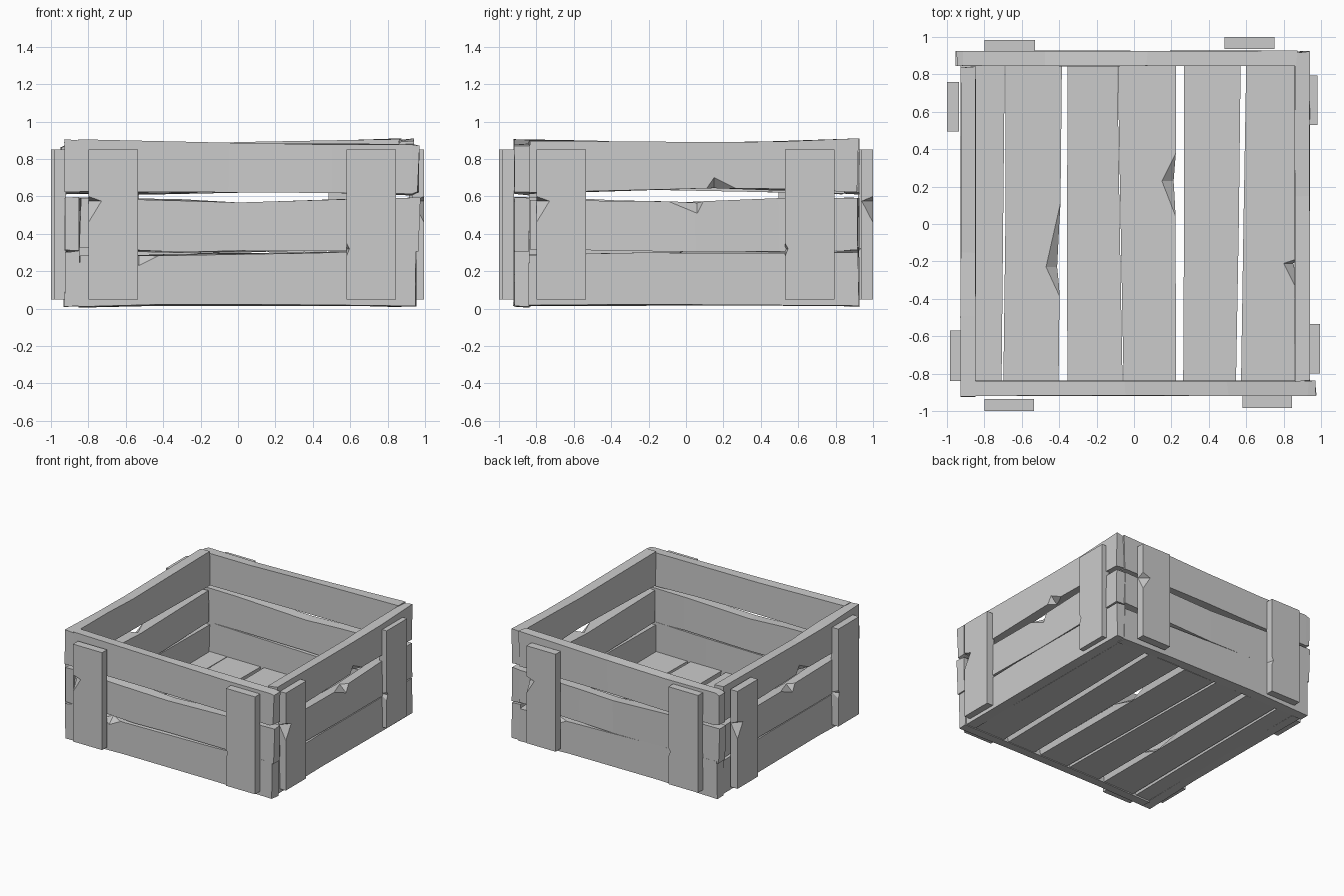
import bpy, bmesh, random
from math import radians
from mathutils import Matrix, Vector

if "Cube" in bpy.data.objects:
    bpy.data.objects.remove(bpy.data.objects["Cube"])

random.seed(4)


def rnd(a):
    return random.uniform(-a, a)


def make_object(name, bm, matrix):
    bmesh.ops.transform(bm, matrix=matrix, verts=bm.verts)
    bmesh.ops.recalc_face_normals(bm, faces=bm.faces)
    mesh = bpy.data.meshes.new(name)
    bm.to_mesh(mesh)
    bm.free()
    obj = bpy.data.objects.new(name, mesh)
    bpy.context.collection.objects.link(obj)
    return obj


def cut_chip(obj, matrix, chip, depth):
    """Split a wedge off a plank edge; chip = start, end, tip along, edge, tip height."""
    u1, u2, u3, edge, tip = chip
    apex = Vector((u3, tip, depth))
    inner = Vector((u3, edge, depth - 0.06))
    ridge = (apex + inner) / 2
    along = (apex - inner) * 1.2
    bm = bmesh.new()
    for p in (ridge, Vector((u1, edge, depth)), Vector((u2, edge, depth))):
        p = ridge + (p - ridge) * 1.8
        bm.verts.new(p + along)
        bm.verts.new(p - along)
    bmesh.ops.convex_hull(bm, input=bm.verts)
    cutter = make_object("chip_cutter", bm, matrix)
    cutter.hide_render = True
    mod = obj.modifiers.new("chip", 'BOOLEAN')
    mod.operation, mod.solver, mod.object = 'DIFFERENCE', 'EXACT', cutter
    deps = bpy.context.evaluated_depsgraph_get()
    obj.data = bpy.data.meshes.new_from_object(obj.evaluated_get(deps))
    obj.modifiers.clear()
    bpy.data.objects.remove(cutter)


def plank(name, stations, d0, d1, matrix, chips=(), wobble=0.006, taper=0):
    """Plank swept along u; each station is (u, low edge, high edge)."""
    bm = bmesh.new()
    rings = []
    for u, lo, hi in stations:
        corners = ((lo + taper, d0), (hi - taper, d0), (hi, d1), (lo, d1))
        rings.append([bm.verts.new((u + rnd(wobble), v + rnd(wobble), d + rnd(wobble / 3)))
                      for v, d in corners])
    for a, b in zip(rings, rings[1:]):
        for i in range(4):
            j = (i + 1) % 4
            bm.faces.new((a[i], a[j], b[j], b[i]))
    bm.faces.new(rings[0])
    bm.faces.new(rings[-1][::-1])
    obj = make_object(name, bm, matrix)
    for chip in chips:
        cut_chip(obj, matrix, chip, d1)
    return obj


# Local axes: u along the plank, v across it, d outward
WALL = Matrix(((1, 0, 0, 0), (0, 0, -1, 0), (0, 1, 0, 0), (0, 0, 0, 1)))
SWAP = Matrix(((0, 1, 0, 0), (1, 0, 0, 0), (0, 0, 1, 0), (0, 0, 0, 1)))

# Slats of the two wall designs: (stations, chips)
LONG_A = [
    ([(-.85, .01, .28), (-.4, .02, .287), (.4, .02, .302), (.95, .01, .315)],
     [(-.58, -.42, -.53, .285, .23)]),
    ([(-.845, .325, .595), (-.3, .305, .58), (0, .304, .562), (.6, .31, .59),
      (.97, .31, .595)], []),
    ([(-.85, .62, .905), (-.05, .625, .887), (.5, .615, .878), (.93, .61, .875),
      (.965, .62, .865)], []),
]
LONG_B = [
    ([(-.84, .015, .29), (-.25, .02, .298), (.4, .02, .298), (.92, .01, .305)], []),
    ([(-.83, .32, .58), (.05, .303, .567), (.5, .303, .585), (.92, .315, .595)],
     [(-.08, .09, .06, .568, .51)]),
    ([(-.84, .615, .895), (.15, .64, .89), (.5, .635, .895), (.92, .625, .905)],
     [(.11, .27, .15, .64, .70)]),
]


def wall(side, slats, inner, cleats, matrix):
    for (stations, chips), level in zip(slats, ("lower", "middle", "upper")):
        plank(f"{side}_{level}_slat", stations, inner, inner + .08, matrix, chips)
    # Upright cleats, each with a chipped left edge
    for i, (x0, x1, outer) in enumerate(cleats):
        chip = (.46, .60, .575, x0, x0 + .07) if i == 0 else (.28, .35, .32, x0, x0 + .016)
        plank(f"{side}_cleat_{i + 1}", [(.05, x0, x1), (.85, x0, x1)],
              outer - .065, outer, matrix @ SWAP, [chip], wobble=0)


def placed(angle, dx=0, dy=0):
    return Matrix.Translation((dx, dy, 0)) @ Matrix.Rotation(radians(angle), 4, 'Z') @ WALL


# Four walls overlapping like a pinwheel; opposite walls are the same design
wall("front", LONG_A, .838, [(-.80, -.535, 1.0), (.58, .845, .985)], placed(0))
wall("back", LONG_A, .845, [(-.73, -.465, 1.0), (.55, .82, .985)], placed(180, .02))
wall("right", LONG_B, .86, [(-.80, -.535, .995), (.53, .795, .98)], placed(90))
wall("left", LONG_B, .847, [(-.76, -.495, 1.0), (.57, .84, .985)], placed(270))

# Floor boards running front to back: edges at the front end and back end
boards = [
    (-.86, -.71, -.86, -.695, []),
    (-.70, -.40, -.685, -.39, [(-.38, .08, -.23, -.40, -.47)]),
    (-.36, -.065, -.36, -.085, []),
    (-.055, .23, -.085, .22, [(.04, .38, .23, .225, .15)]),
    (.265, .545, .27, .57, []),
    (.57, .865, .595, .865, [(-.33, -.19, -.21, .86, .80)]),
]
for i, (f0, f1, b0, b1, chips) in enumerate(boards):
    mid = ((f0 + b0) / 2, (f1 + b1) / 2)
    plank(f"floor_board_{i + 1}", [(-.85, f0, f1), (0, *mid), (.85, b0, b1)],
          .02, .07, SWAP, chips, wobble=.006, taper=.01)
